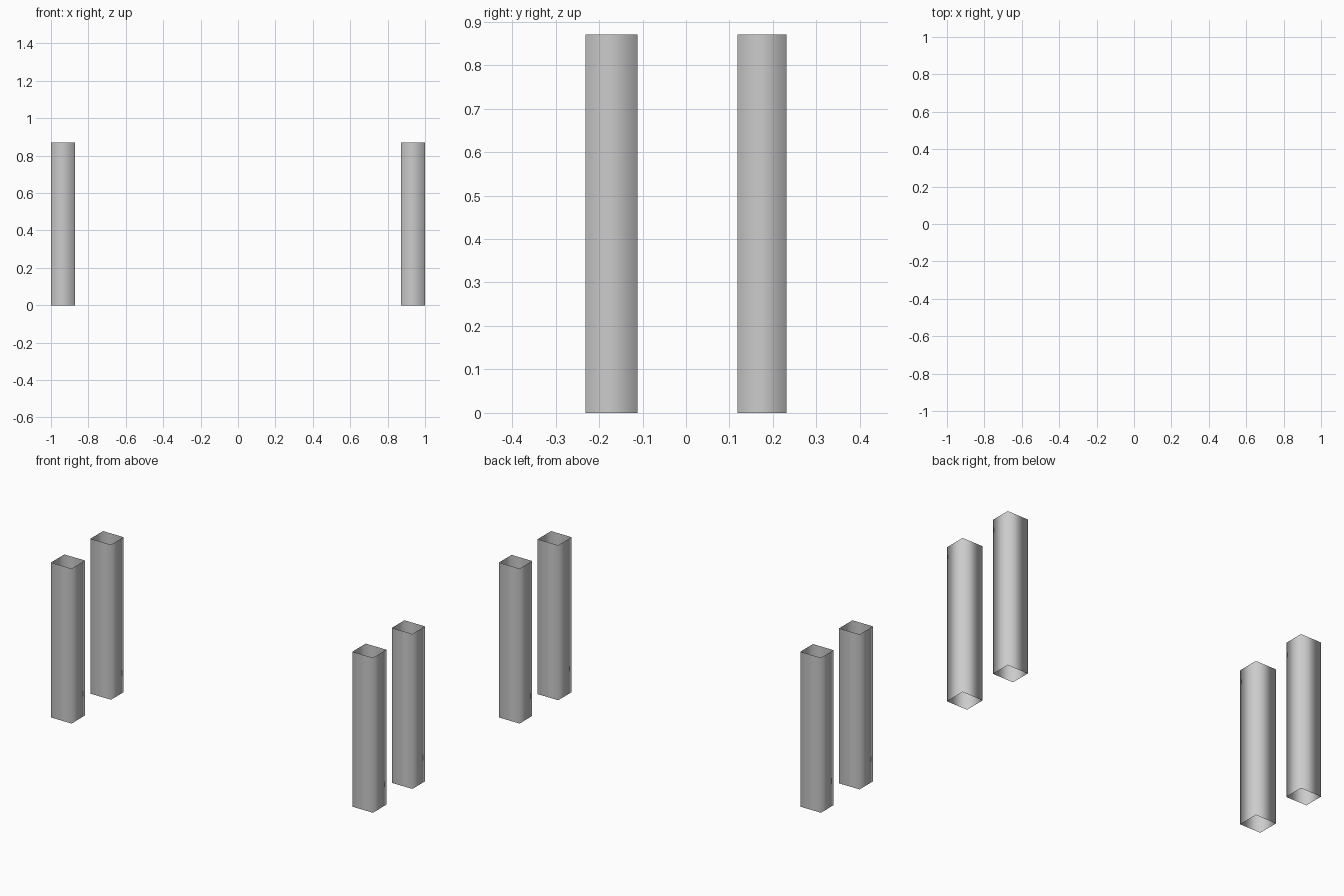
import bpy
import bmesh

if "Cube" in bpy.data.objects:
    bpy.data.objects.remove(bpy.data.objects["Cube"])

HEIGHT = 0.87


def open_post(name, x0, x1, y0, y1):
    """Square sleeve: four walls, open at top and bottom."""
    bm = bmesh.new()
    ring = [bm.verts.new((x, y, 0)) for x, y in
            ((x0, y0), (x1, y0), (x1, y1), (x0, y1))]
    edges = [bm.edges.new((ring[i], ring[(i + 1) % 4])) for i in range(4)]
    ext = bmesh.ops.extrude_edge_only(bm, edges=edges)["geom"]
    top = [g for g in ext if isinstance(g, bmesh.types.BMVert)]
    bmesh.ops.translate(bm, verts=top, vec=(0, 0, HEIGHT))
    bmesh.ops.recalc_face_normals(bm, faces=bm.faces)
    # make sure the walls face outwards
    f = bm.faces[:][0]
    centre = f.calc_center_median()
    centre.x -= (x0 + x1) / 2
    centre.y -= (y0 + y1) / 2
    centre.z = 0
    if f.normal.dot(centre) < 0:
        bmesh.ops.reverse_faces(bm, faces=bm.faces)
    for f in bm.faces:
        f.smooth = True
    mesh = bpy.data.meshes.new(name)
    bm.to_mesh(mesh)
    bm.free()
    obj = bpy.data.objects.new(name, mesh)
    bpy.context.collection.objects.link(obj)
    return obj


# Four legs: front pair slightly deeper than the back pair
for side, x0, x1 in (("left", -1.0, -0.872), ("right", 0.872, 1.0)):
    open_post("front_leg_" + side, x0, x1, -0.231, -0.112)
    open_post("back_leg_" + side, x0, x1, 0.119, 0.231)
